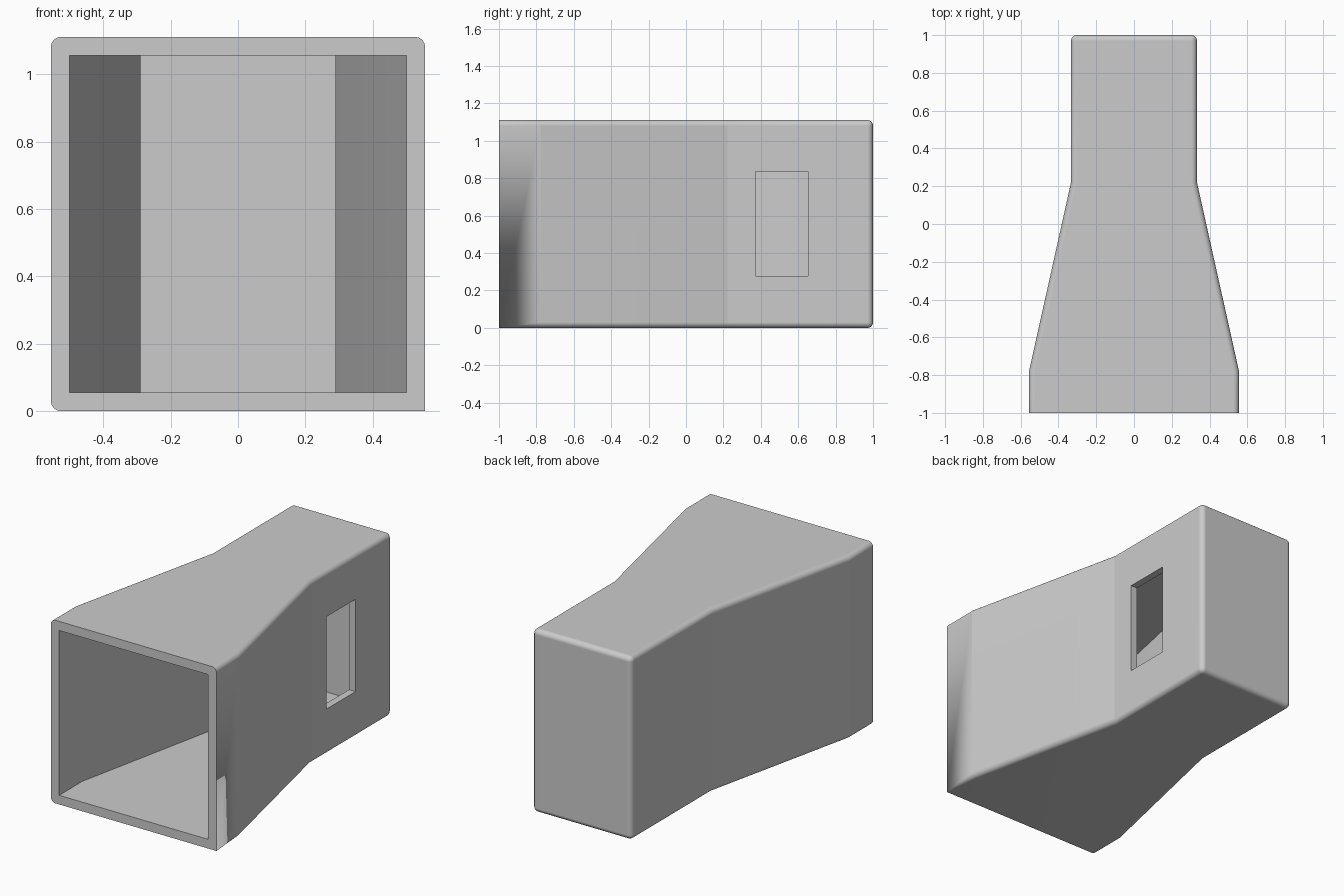
import bpy
import bmesh

cube = bpy.data.objects.get("Cube")
if cube:
    bpy.data.objects.remove(cube, do_unlink=True)

HALF, HEIGHT, WALL, RADIUS = 0.5555, 1.111, 0.0555, 0.03

grey = bpy.data.materials.new("light_grey")
grey.use_nodes = True
grey.diffuse_color = (0.6, 0.6, 0.6, 1)
grey.node_tree.nodes["Principled BSDF"].inputs["Base Color"].default_value = (0.6, 0.6, 0.6, 1)


def plan_prism(stations, z0, z1):
    """Extrude a symmetric plan given as (half width, y) stations."""
    bm = bmesh.new()
    outline = [(x, y) for x, y in stations] + [(-x, y) for x, y in reversed(stations)]
    base = bm.faces.new([bm.verts.new((x, y, z0)) for x, y in outline])
    top = bmesh.ops.extrude_face_region(bm, geom=[base])
    for v in top["geom"]:
        if isinstance(v, bmesh.types.BMVert):
            v.co.z = z1
    bmesh.ops.recalc_face_normals(bm, faces=bm.faces)
    return bm


def add_object(name, bm):
    mesh = bpy.data.meshes.new(name)
    bm.to_mesh(mesh)
    bm.free()
    obj = bpy.data.objects.new(name, mesh)
    bpy.context.collection.objects.link(obj)
    mesh.materials.append(grey)
    return obj


# Outer body: wide mouth, tapered middle, narrow closed end
bm = plan_prism([(HALF, -1), (HALF, -0.778), (0.333, 0.222), (0.333, 1)], 0, HEIGHT)


def is_rounded(edge):
    a, b = (v.co for v in edge.verts)
    at_mouth = max(a.y, b.y) < -0.99
    upright_bend = abs(a.z - b.z) > 0.5 and a.y < 0.9
    return not at_mouth and not upright_bend


bmesh.ops.bevel(bm, geom=[e for e in bm.edges if is_rounded(e)], offset=RADIUS,
                offset_type='OFFSET', segments=8, profile=0.5, affect='EDGES')

# One lower mouth corner runs out to a sharp point
for v in bm.verts:
    if v.co.y < -0.99 and v.co.x > 0.5 and v.co.z < 0.1:
        v.co = (HALF, -1, 0)
bmesh.ops.remove_doubles(bm, verts=bm.verts, dist=0.0005)
body = add_object("tapered_shell", bm)

# Hollow interior and side window
inner = plan_prism([(0.5, -1.1), (0.5, -0.778), (0.289, 0.222), (0.289, 1 - WALL)],
                   WALL, HEIGHT - WALL)
window = bmesh.new()
bmesh.ops.create_cube(window, size=1)
for v in window.verts:
    v.co = (0.33 + v.co.x * 0.3, 0.511 + v.co.y * 0.28, 0.557 + v.co.z * 0.56)

cutters = [add_object("interior_cutter", inner), add_object("window_cutter", window)]
bpy.context.view_layer.objects.active = body
for cutter in cutters:
    mod = body.modifiers.new(cutter.name, 'BOOLEAN')
    mod.operation = 'DIFFERENCE'
    mod.solver = 'EXACT'
    mod.object = cutter
    bpy.ops.object.modifier_apply(modifier=mod.name)
for cutter in cutters:
    bpy.data.objects.remove(cutter, do_unlink=True)

# Smooth rounded edges, crisp bends
bpy.ops.object.select_all(action='DESELECT')
body.select_set(True)
bpy.ops.object.shade_smooth_by_angle(angle=0.21)
weighted = body.modifiers.new("weighted_normals", 'WEIGHTED_NORMAL')
weighted.keep_sharp = True
